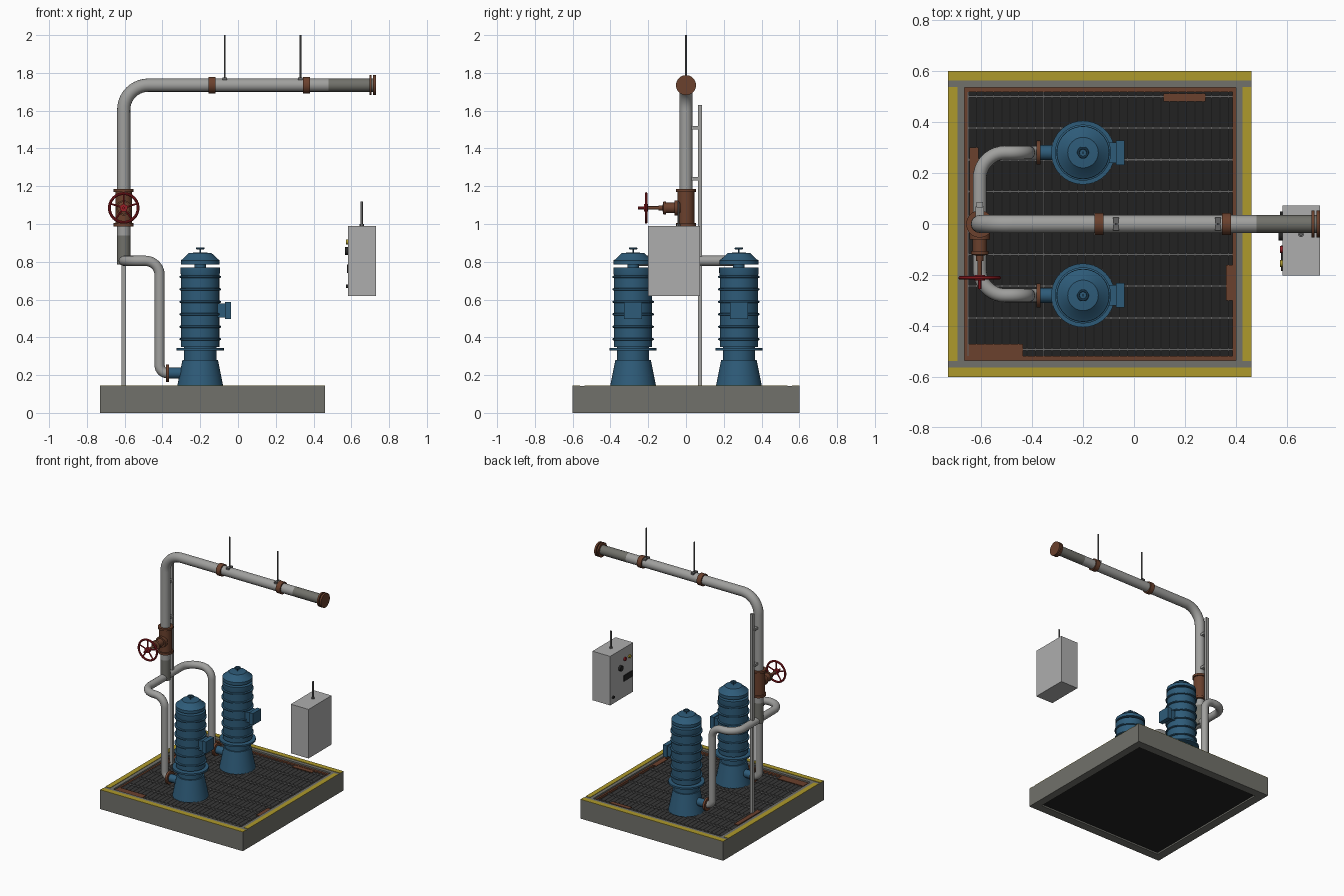
import bpy, bmesh, math
from mathutils import Vector, Matrix

if "Cube" in bpy.data.objects:
    bpy.data.objects.remove(bpy.data.objects["Cube"])


def mat(name, r, g, b):
    m = bpy.data.materials.new(name)
    m.diffuse_color = (r, g, b, 1)
    m.use_nodes = True
    m.node_tree.nodes["Principled BSDF"].inputs["Base Color"].default_value = m.diffuse_color
    return m


CONCRETE = mat("weathered_grey", 0.165, 0.165, 0.145)
YELLOW = mat("safety_yellow", 0.42, 0.32, 0.025)
BLUE = mat("pump_blue", 0.027, 0.105, 0.19)
RUST = mat("rust_brown", 0.145, 0.052, 0.026)
PIPE = mat("pipe_grey", 0.35, 0.35, 0.34)
CASE = mat("cabinet_grey", 0.42, 0.42, 0.42)
RED = mat("valve_red", 0.32, 0.013, 0.018)
BLACK = mat("black", 0.016, 0.016, 0.016)
STEEL = mat("dark_steel", 0.13, 0.13, 0.13)


def finish(name, bm, m):
    bmesh.ops.recalc_face_normals(bm, faces=bm.faces)
    me = bpy.data.meshes.new(name)
    bm.to_mesh(me)
    bm.free()
    me.materials.append(m)
    ob = bpy.data.objects.new(name, me)
    bpy.context.collection.objects.link(ob)
    return ob


def boxes(name, m, *spans):
    """Boxes given as (x0, x1, y0, y1, z0, z1)."""
    bm = bmesh.new()
    for x0, x1, y0, y1, z0, z1 in spans:
        mx = Matrix.Translation(((x0 + x1) / 2, (y0 + y1) / 2, (z0 + z1) / 2)) @ \
            Matrix.Diagonal((x1 - x0, y1 - y0, z1 - z0, 1))
        bmesh.ops.create_cube(bm, size=1, matrix=mx)
    return finish(name, bm, m)


def lathe(name, m, loc, profile, axis=(0, 0, 1), n=32):
    """Turned part: profile of (radius, height) along the axis."""
    bm = bmesh.new()
    rot = Vector(axis).to_track_quat('Z', 'Y')
    rings = []
    for r, h in profile:
        rings.append([bm.verts.new(Vector(loc) + rot @ Vector(
            (r * math.cos(i * math.tau / n), r * math.sin(i * math.tau / n), h))) for i in range(n)])
    for a, b in zip(rings, rings[1:]):
        for i in range(n):
            j = (i + 1) % n
            bm.faces.new((a[i], a[j], b[j], b[i]))
    bm.faces.new(rings[0])
    bm.faces.new(rings[-1])
    return finish(name, bm, m)


def rod(name, m, a, b, r, n=24):
    d = Vector(b) - Vector(a)
    return lathe(name, m, a, [(r, 0), (r, d.length)], d, n)


def pipe(name, m, pts, radii, r):
    """Round pipe along pts with filleted right-angle corners."""
    pts = [Vector(p) for p in pts]
    path = [pts[0]]
    for k, f in enumerate(radii, 1):
        d1 = (pts[k - 1] - pts[k]).normalized()
        d2 = (pts[k + 1] - pts[k]).normalized()
        c = pts[k] + (d1 + d2) * f
        for i in range(11):
            t = i / 10 * math.pi / 2
            path.append(c - d2 * f * math.cos(t) - d1 * f * math.sin(t))
    path.append(pts[-1])
    cu = bpy.data.curves.new(name, 'CURVE')
    cu.dimensions = '3D'
    cu.bevel_depth = r
    cu.bevel_resolution = 6
    cu.use_fill_caps = True
    sp = cu.splines.new('POLY')
    sp.points.add(len(path) - 1)
    for q, p in zip(sp.points, path):
        q.co = (*p, 1)
    cu.materials.append(m)
    ob = bpy.data.objects.new(name, cu)
    bpy.context.collection.objects.link(ob)
    bpy.ops.object.select_all(action='DESELECT')
    ob.select_set(True)
    bpy.context.view_layer.objects.active = ob
    bpy.ops.object.convert(target='MESH')


def torus(name, m, loc, R, r, rot=(0, 0, 0)):
    bpy.ops.mesh.primitive_torus_add(location=loc, rotation=rot, major_radius=R, minor_radius=r,
                                     major_segments=40, minor_segments=10)
    ob = bpy.context.object
    ob.name = name
    ob.data.materials.append(m)


# Curb frame with painted yellow edge
X0, X1, XI, XJ, T = -0.73, 0.46, -0.665, 0.40, 0.143
boxes("curb_frame", CONCRETE, (X0, X1, -0.6, -0.535, 0, T), (X0, X1, 0.535, 0.6, 0, T),
      (X0, XI, -0.535, 0.535, 0, T), (XJ, X1, -0.535, 0.535, 0, T))
boxes("yellow_edge", YELLOW, (X0, X1, -0.6, -0.562, T, T + 0.003), (X0, X1, 0.562, 0.6, T, T + 0.003),
      (X0, -0.692, -0.537, 0.537, T, T + 0.003), (0.425, X1, -0.537, 0.537, T, T + 0.003))

# Pit floor, grating and rusted trim
boxes("pit_floor", BLACK, (XI, XJ, -0.535, 0.535, 0.012, 0.04))
G = 0.128
boxes("grating_bars", STEEL, *[(x - 0.002, x + 0.002, -0.525, 0.525, G - 0.03, G)
                               for x in [-0.65 + 0.0329 * i for i in range(33)]])
boxes("grating_cross_rods", STEEL, *[(XI, XJ, y - 0.004, y + 0.004, G - 0.012, G + 0.001)
                                     for y in [0.124 * i + 0.004 for i in range(-4, 5)]])
boxes("grating_frame", RUST, (XI, -0.652, -0.535, 0.535, 0.09, G + 0.004),
      (0.387, XJ, -0.535, 0.535, 0.09, G + 0.004),
      (XI, XJ, -0.535, -0.518, 0.09, G + 0.004), (XI, XJ, 0.518, 0.535, 0.09, G + 0.004))
boxes("rust_patches", RUST, (0.115, 0.28, 0.48, 0.512, G, G + 0.005), (-0.65, -0.435, -0.525, -0.47, G, G + 0.005),
      (0.36, 0.39, -0.30, -0.16, G, G + 0.005), (-0.645, -0.61, 0.02, 0.30, G, G + 0.005))

# Two pumps with their discharge pipes
for side, s in (("front", -1), ("back", 1)):
    y = 0.28 * s
    prof = [(0.125, 0.125), (0.094, 0.28), (0.085, 0.28), (0.085, 0.33), (0.125, 0.33), (0.125, 0.343),
            (0.085, 0.343), (0.085, 0.35), (0.101, 0.35)]
    for i in range(6):  # cooling ribs
        z = 0.39 + 0.066 * i
        prof += [(0.101, z - 0.007), (0.11, z - 0.004), (0.11, z + 0.004), (0.101, z + 0.007)]
    prof += [(0.104, 0.74), (0.104, 0.77), (0.03, 0.77), (0.03, 0.785), (0.103, 0.785), (0.103, 0.808),
             (0.092, 0.815), (0.06, 0.846), (0.022, 0.849)]
    lathe(side + "_pump_body", BLUE, (-0.2, y, 0), prof, n=40)
    torus(side + "_pump_lifting_ring", BLUE, (-0.2, y, 0.871), 0.018, 0.005)
    rod(side + "_pump_ring_stem", BLUE, (-0.2, y, 0.845), (-0.2, y, 0.87), 0.004, 8)
    boxes(side + "_pump_terminal_box", BLUE, (-0.12, -0.046, y - 0.04, y + 0.04, 0.505, 0.58),
          (-0.07, -0.037, y - 0.048, y + 0.048, 0.498, 0.587))
    rod(side + "_pump_outlet", BLUE, (-0.28, y, 0.21), (-0.367, y, 0.21), 0.029)
    rod(side + "_outlet_flange", RUST, (-0.366, y, 0.21), (-0.382, y, 0.21), 0.047)
    pipe(side + "_discharge_pipe", PIPE, [(-0.37, y, 0.21), (-0.415, y, 0.21), (-0.415, y, 0.805),
         (-0.605, y, 0.805), (-0.605, 0, 0.805)], [0.042, 0.075, 0.1], 0.027)

# Riser and overhead main
PX, PZ = -0.605, 1.735
rod("riser_sleeve", CONCRETE, (PX, 0, 0.785), (PX, 0, 0.94), 0.035)
pipe("main_pipe", PIPE, [(PX, 0, 0.94), (PX, 0, PZ), (0.48, 0, PZ)], [0.13], 0.035)
rod("main_pipe_end", CONCRETE, (0.48, 0, PZ), (0.722, 0, PZ), 0.035)
for i, (a, b) in enumerate(((0.696, 0.708), (0.716, 0.73))):
    lathe(f"end_flange_{i}", RUST, (0, 0, PZ), [(0.035, a), (0.053, a), (0.053, b), (0.035, b)], (1, 0, 0))
for i, x in enumerate((-0.137, 0.363)):
    rod(f"pipe_coupling_{i}", RUST, (x - 0.018, 0, PZ), (x + 0.018, 0, PZ), 0.044)
for i, x in enumerate((-0.07, 0.33)):
    rod(f"hanger_rod_{i}", STEEL, (x, 0, 1.765), (x, 0, 2.0), 0.005, 12)
    boxes(f"hanger_foot_{i}", STEEL, (x - 0.012, x + 0.012, -0.025, 0.025, 1.762, 1.775))

# Gate valve with handwheel
lathe("valve_body", RUST, (PX, 0, 0), [(0.053, 0.988), (0.053, 1.004), (0.044, 1.004), (0.044, 1.17),
                                       (0.053, 1.17), (0.053, 1.186)])
VZ = 1.085
lathe("valve_bonnet", RUST, (PX, 0, VZ), [(0.04, 0.03), (0.04, 0.06), (0.028, 0.06), (0.028, 0.105), (0.034, 0.105),
      (0.034, 0.12), (0.014, 0.124), (0.014, 0.145), (0.009, 0.145), (0.009, 0.2)], (0, -1, 0), 24)
rod("valve_stem", RED, (PX, -0.195, VZ), (PX, -0.255, VZ), 0.007, 12)
rod("handwheel_hub", RED, (PX, -0.2, VZ), (PX, -0.222, VZ), 0.02)
torus("handwheel_rim", RED, (PX, -0.211, VZ), 0.076, 0.0075, (math.pi / 2, 0, 0))
for i in range(5):
    a = math.pi / 2 + i * math.tau / 5
    rod(f"handwheel_spoke_{i}", RED, (PX, -0.211, VZ),
        (PX + 0.075 * math.cos(a), -0.211, VZ + 0.075 * math.sin(a)), 0.005, 10)

# Support post beside the riser
boxes("support_post", PIPE, (PX - 0.012, PX + 0.012, 0.064, 0.086, 0.1, 1.63))
boxes("post_brackets", PIPE, *[(PX - 0.017, PX + 0.017, 0.028, 0.068, z - 0.009, z + 0.009) for z in (1.24, 1.51)])

# Control cabinet, controls on its -x face
boxes("control_cabinet", CASE, (0.582, 0.73, -0.202, 0.073, 0.62, 0.99))
lathe("cabinet_antenna", STEEL, (0.655, -0.04, 0), [(0.011, 0.985), (0.011, 1.0), (0.006, 1.0), (0.006, 1.12)], n=12)
for nm, m, y, z, r, d in (("red_lamp", RED, -0.1, 0.905, 0.013, 0.01), ("yellow_lamp", YELLOW, -0.155, 0.905, 0.013, 0.01),
                          ("selector_knob", BLACK, -0.045, 0.857, 0.02, 0.016), ("lock", BLACK, 0.04, 0.67, 0.01, 0.01)):
    rod("cabinet_" + nm, m, (0.585, y, z), (0.582 - d, y, z), r, 20)
boxes("cabinet_display", BLACK, (0.577, 0.585, -0.185, -0.085, 0.74, 0.785))

# Smooth round parts, keep edges sharp
bpy.ops.object.select_all(action='SELECT')
bpy.context.view_layer.objects.active = bpy.data.objects["main_pipe"]
bpy.ops.object.shade_smooth_by_angle(angle=math.radians(30))
